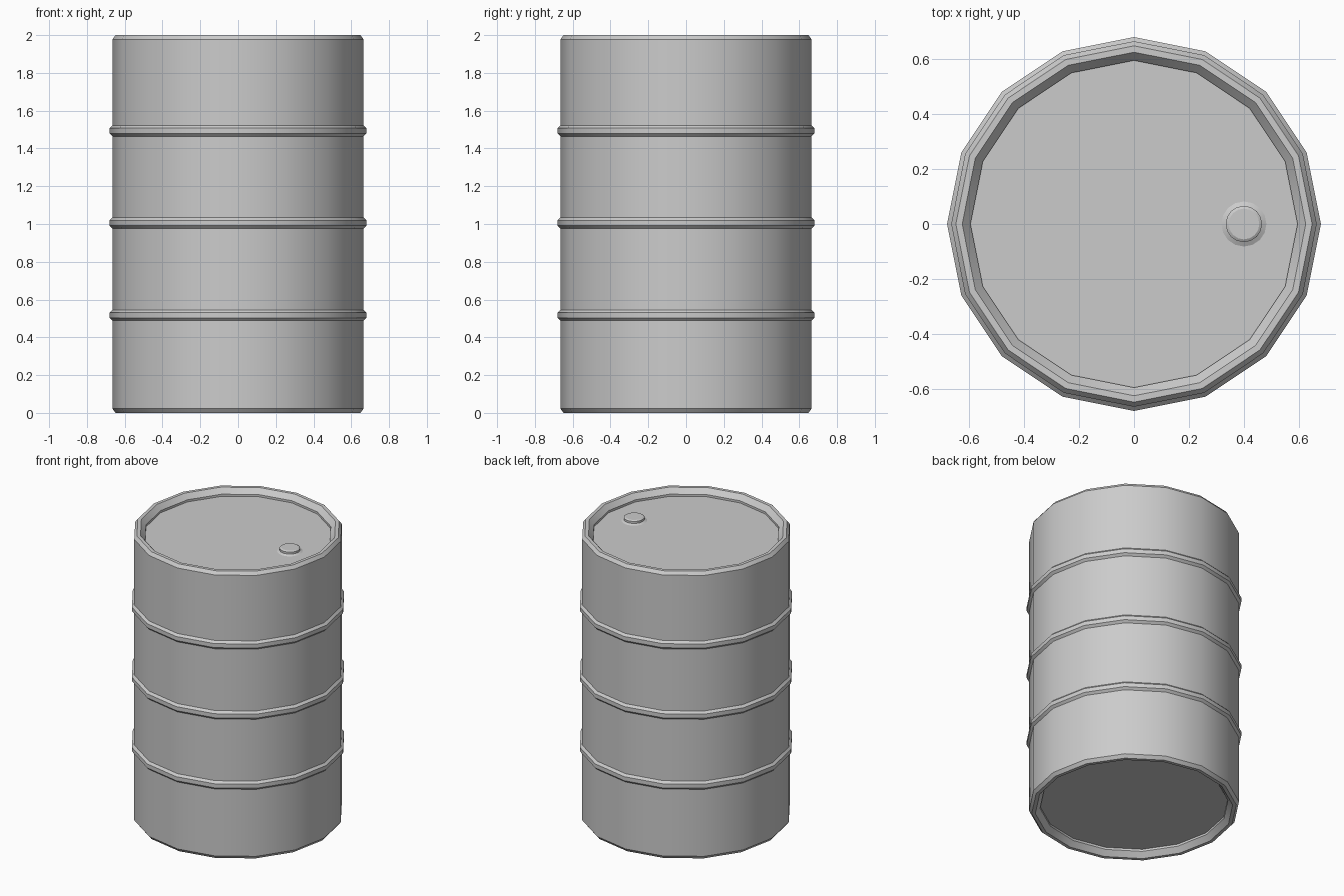
import bpy, bmesh, math

if "Cube" in bpy.data.objects:
    bpy.data.objects.remove(bpy.data.objects["Cube"])

grey = bpy.data.materials.new("barrel grey")
grey.diffuse_color = (0.6, 0.6, 0.6, 1)
grey.use_nodes = True
grey.node_tree.nodes["Principled BSDF"].inputs["Base Color"].default_value = grey.diffuse_color


def lathe(name, profile, sides, x=0.0, cap_start=True):
    """Revolve a bottom-to-top (radius, z) profile and cap its ends."""
    bm = bmesh.new()
    rings = []
    for r, z in profile:
        rings.append([bm.verts.new((x + r * math.cos(2 * math.pi * i / sides),
                                    r * math.sin(2 * math.pi * i / sides), z))
                      for i in range(sides)])
    for a, b in zip(rings, rings[1:]):
        for i in range(sides):
            j = (i + 1) % sides
            bm.faces.new((a[i], a[j], b[j], b[i]))
    if cap_start:
        bm.faces.new(rings[0][::-1])
    bm.faces.new(rings[-1])
    mesh = bpy.data.meshes.new(name)
    bm.to_mesh(mesh)
    bm.free()
    mesh.materials.append(grey)
    ob = bpy.data.objects.new(name, mesh)
    bpy.context.collection.objects.link(ob)
    bpy.ops.object.select_all(action='DESELECT')
    ob.select_set(True)
    bpy.context.view_layer.objects.active = ob
    bpy.ops.object.shade_smooth_by_angle(angle=math.radians(30))
    return ob


# Drum: recessed ends, chamfered rims and three raised hoops
rim = [(0.595, 0.05), (0.595, 0.035), (0.625, 0.0), (0.648, 0.0), (0.665, 0.022)]
hoops = []
for zc in (0.517, 1.005, 1.493):
    hoops += [(0.665, zc - 0.029), (0.68, zc - 0.014), (0.68, zc + 0.014), (0.665, zc + 0.029)]
lathe("drum_body", rim + hoops + [(r, 2 - z) for r, z in reversed(rim)], 16)

# Filler cap on the lid
lathe("filler_cap", [(0.084, 1.949), (0.066, 1.958), (0.066, 1.972), (0.056, 1.978)],
      16, x=0.4, cap_start=False)
